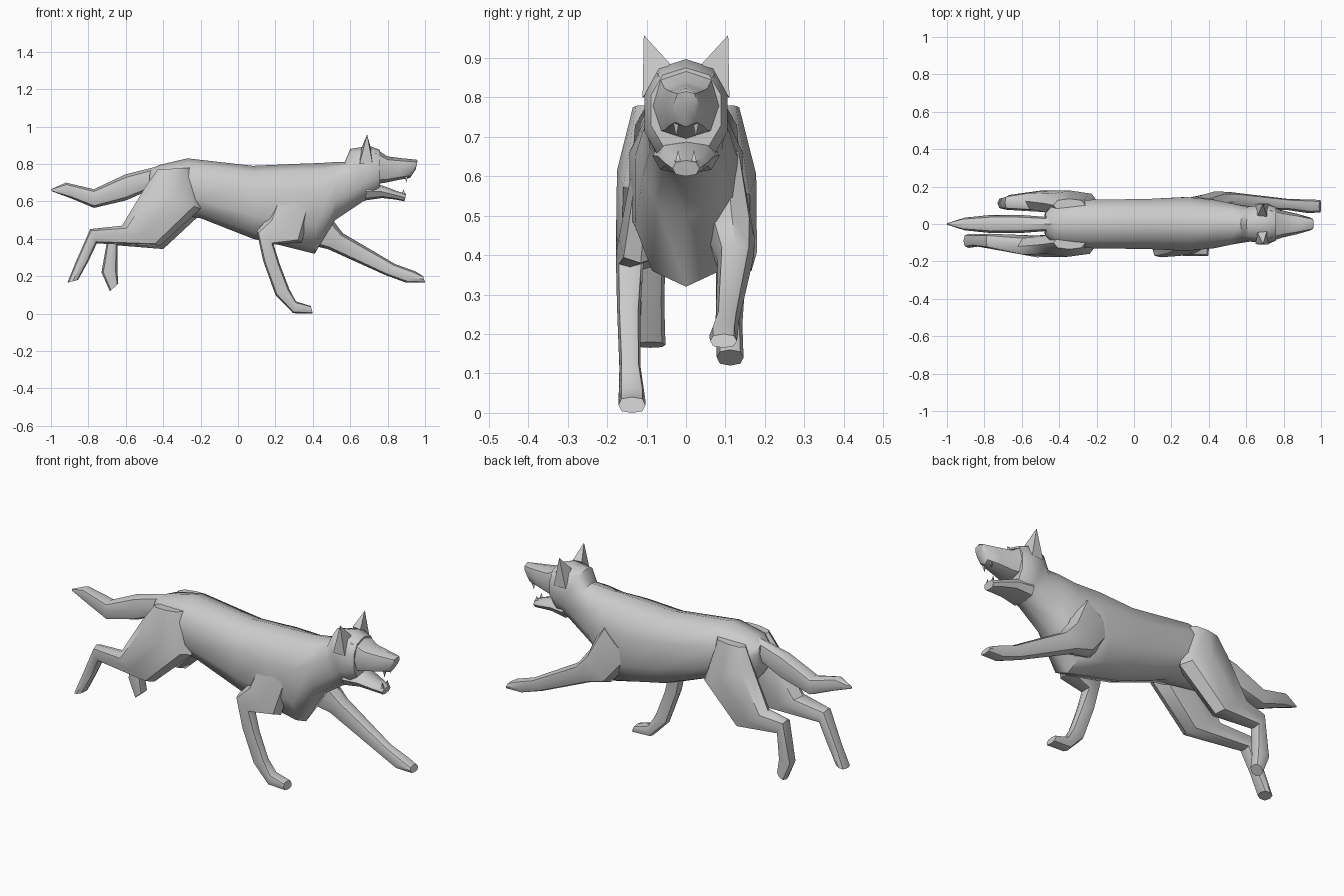
import bpy, bmesh, math
from mathutils import Vector


def finish(name, bm, angle=45):
    bmesh.ops.recalc_face_normals(bm, faces=bm.faces[:])
    me = bpy.data.meshes.new(name)
    bm.to_mesh(me)
    bm.free()
    ob = bpy.data.objects.new(name, me)
    bpy.context.collection.objects.link(ob)
    bpy.ops.object.select_all(action='DESELECT')
    ob.select_set(True)
    bpy.context.view_layer.objects.active = ob
    bpy.ops.object.shade_smooth_by_angle(angle=math.radians(angle))
    return ob


def loft(name, rings, n=8, power=0.8):
    """Each ring: side-profile point A (x, z), opposite point B (x, z), centre y, half width."""
    bm = bmesh.new()
    loops = []
    for ax, az, bx, bz, y, w in rings:
        a, b = Vector((ax, y, az)), Vector((bx, y, bz))
        mid, up = (a + b) / 2, (a - b) / 2
        loop = []
        for i in range(n):
            t = math.tau * i / n
            c, s = math.cos(t), math.sin(t)
            c = math.copysign(abs(c) ** power, c) if abs(c) > 1e-6 else 0
            s = math.copysign(abs(s) ** power, s) if abs(s) > 1e-6 else 0
            loop.append(bm.verts.new(mid + up * c + Vector((0, w * s, 0))))
        loops.append(loop)
    for p, q in zip(loops, loops[1:]):
        for i in range(n):
            j = (i + 1) % n
            bm.faces.new((p[i], p[j], q[j], q[i]))
    bm.faces.new(loops[0])
    bm.faces.new(loops[-1])
    return finish(name, bm)


def hull(name, points):
    bm = bmesh.new()
    for p in points:
        bm.verts.new(p)
    bmesh.ops.convex_hull(bm, input=bm.verts[:])
    return finish(name, bm, 30)


# Torso, neck and skull
loft("body", [
    (-0.47, 0.77, -0.48, 0.62, 0, 0.06),
    (-0.42, 0.795, -0.42, 0.54, 0, 0.125),
    (-0.27, 0.83, -0.20, 0.51, 0, 0.135),
    (0.08, 0.79, 0.08, 0.40, 0, 0.14),
    (0.30, 0.80, 0.25, 0.36, 0, 0.15),
    (0.44, 0.805, 0.41, 0.32, 0, 0.135),
    (0.52, 0.81, 0.52, 0.50, 0, 0.115),
    (0.57, 0.81, 0.67, 0.60, 0, 0.095),
    (0.60, 0.88, 0.71, 0.615, 0, 0.10),
    (0.70, 0.897, 0.73, 0.63, 0, 0.11),
    (0.76, 0.875, 0.76, 0.66, 0, 0.092)], n=10, power=0.85)

# Muzzle and open lower jaw
loft("muzzle", [
    (0.73, 0.885, 0.72, 0.69, 0, 0.095),
    (0.80, 0.84, 0.79, 0.70, 0, 0.072),
    (0.88, 0.83, 0.86, 0.715, 0, 0.055),
    (0.955, 0.823, 0.92, 0.725, 0, 0.036),
    (0.96, 0.815, 0.95, 0.77, 0, 0.028)])
loft("lower_jaw", [
    (0.69, 0.70, 0.68, 0.605, 0, 0.085),
    (0.77, 0.685, 0.77, 0.618, 0, 0.072),
    (0.85, 0.655, 0.84, 0.61, 0, 0.052),
    (0.90, 0.64, 0.89, 0.60, 0, 0.034)])

# Ears and teeth on both sides
for s, side in ((-1, "right"), (1, "left")):
    hull(f"ear_{side}", [
        (0.69, s * 0.107, 0.958), (0.71, s * 0.04, 0.885), (0.66, s * 0.045, 0.885),
        (0.72, s * 0.11, 0.80), (0.65, s * 0.108, 0.80)])
    for row, x, y, base, tip in (("upper", 0.90, 0.025, 0.735, 0.70),
                                 ("lower", 0.885, 0.02, 0.635, 0.667)):
        hull(f"{row}_tooth_{side}", [
            (x - 0.009, s * y, base), (x + 0.009, s * (y - 0.007), base),
            (x + 0.009, s * (y + 0.007), base), (x, s * y, tip)])

# Tail
loft("tail", [
    (-0.42, 0.79, -0.45, 0.67, 0, 0.035),
    (-0.60, 0.745, -0.60, 0.605, 0, 0.048),
    (-0.77, 0.665, -0.77, 0.565, 0, 0.048),
    (-0.92, 0.70, -0.89, 0.615, 0, 0.034),
    (-1.0, 0.665, -0.998, 0.655, 0, 0.004)])

# Hind legs
loft("hind_leg_right", [
    (-0.43, 0.77, -0.26, 0.78, -0.10, 0.035),
    (-0.50, 0.67, -0.20, 0.56, -0.11, 0.065),
    (-0.62, 0.47, -0.42, 0.36, -0.12, 0.058),
    (-0.79, 0.452, -0.755, 0.375, -0.092, 0.04),
    (-0.87, 0.27, -0.80, 0.28, -0.088, 0.033),
    (-0.912, 0.165, -0.855, 0.18, -0.09, 0.038)])
loft("hind_leg_left", [
    (-0.43, 0.77, -0.26, 0.78, 0.10, 0.035),
    (-0.48, 0.67, -0.19, 0.54, 0.11, 0.068),
    (-0.58, 0.47, -0.40, 0.345, 0.122, 0.058),
    (-0.69, 0.445, -0.645, 0.365, 0.115, 0.04),
    (-0.73, 0.22, -0.645, 0.23, 0.11, 0.033),
    (-0.685, 0.12, -0.64, 0.16, 0.112, 0.034)])

# Front legs: one planted, one reaching forward
loft("front_leg_right", [
    (0.22, 0.66, 0.40, 0.60, -0.095, 0.04),
    (0.16, 0.51, 0.34, 0.38, -0.115, 0.055),
    (0.10, 0.44, 0.19, 0.37, -0.142, 0.036),
    (0.135, 0.28, 0.225, 0.26, -0.145, 0.03),
    (0.20, 0.10, 0.275, 0.13, -0.142, 0.027),
    (0.295, 0.002, 0.31, 0.065, -0.137, 0.034),
    (0.40, 0.0, 0.39, 0.04, -0.137, 0.034)], power=0.7)
loft("front_leg_left", [
    (0.42, 0.68, 0.24, 0.52, 0.10, 0.045),
    (0.50, 0.51, 0.37, 0.37, 0.115, 0.06),
    (0.56, 0.43, 0.48, 0.345, 0.125, 0.045),
    (0.84, 0.265, 0.79, 0.205, 0.105, 0.03),
    (0.95, 0.225, 0.90, 0.165, 0.095, 0.036),
    (0.99, 0.20, 1.0, 0.165, 0.095, 0.034)])
